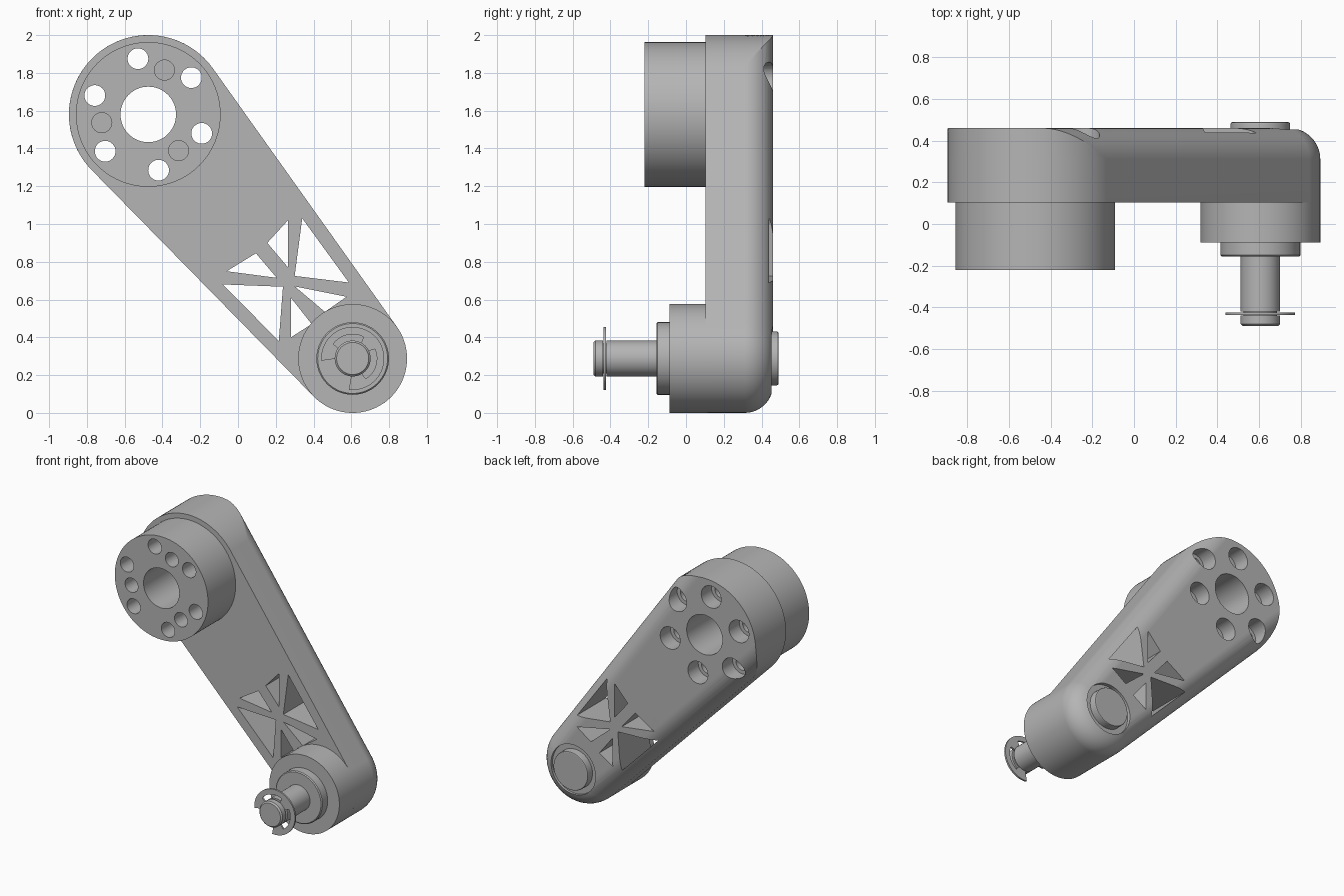
import bpy, bmesh
from math import sin, cos, acos, atan2, hypot, pi, radians, degrees

if "Cube" in bpy.data.objects:
    bpy.data.objects.remove(bpy.data.objects["Cube"])

metal = bpy.data.materials.new("plain grey metal")
metal.use_nodes = True
GREY = (0.46, 0.46, 0.46, 1)
metal.diffuse_color = GREY
metal.node_tree.nodes["Principled BSDF"].inputs["Base Color"].default_value = GREY

# Pivot centres (x, z), radii and depths of the arm
TOP, LOW = (-0.475, 1.58), (0.607, 0.288)
R_TOP, R_LOW = 0.42, 0.288
ARM_FRONT, ARM_BACK, FILLET = 0.104, 0.461, 0.15


def arc(centre, radius, start, end, steps):
    """Points on an arc in the x-z plane, angles in degrees."""
    angles = [radians(start + (end - start) * i / steps) for i in range(steps + 1)]
    return [(centre[0] + radius * cos(a), centre[1] + radius * sin(a)) for a in angles]


def loft(name, rings):
    """Capped solid through a list of (y, outline) rings."""
    bm = bmesh.new()
    loops = [[bm.verts.new((x, y, z)) for x, z in outline] for y, outline in rings]
    for a, b in zip(loops, loops[1:]):
        for i in range(len(a)):
            j = (i + 1) % len(a)
            bm.faces.new((a[i], a[j], b[j], b[i]))
    bm.faces.new(loops[0])
    bm.faces.new(loops[-1])
    bmesh.ops.recalc_face_normals(bm, faces=bm.faces)
    mesh = bpy.data.meshes.new(name)
    bm.to_mesh(mesh)
    bm.free()
    mesh.materials.append(metal)
    obj = bpy.data.objects.new(name, mesh)
    bpy.context.collection.objects.link(obj)
    return obj


def turned(name, centre, profile, sides=64):
    """Solid of revolution about a y-parallel axis, profile of (radius, y)."""
    return loft(name, [(y, arc(centre, r, 0, 360, sides)[:-1]) for r, y in profile])


def activate(obj):
    bpy.ops.object.select_all(action="DESELECT")
    obj.select_set(True)
    bpy.context.view_layer.objects.active = obj


def cut(obj, cutters):
    activate(obj)
    for cutter in cutters:
        mod = obj.modifiers.new("cut", "BOOLEAN")
        mod.operation, mod.solver, mod.object = "DIFFERENCE", "EXACT", cutter
        bpy.ops.object.modifier_apply(modifier=mod.name)


def around(centre, radius, start, count):
    return arc(centre, radius, start, start + 360, count)[:-1]


# Arm: hull of two circles, back edge rounded except around the large end
dx, dz = LOW[0] - TOP[0], LOW[1] - TOP[1]
axis = degrees(atan2(dz, dx))
tilt = degrees(acos((R_TOP - R_LOW) / hypot(dx, dz)))
right_side, left_side = axis + tilt, axis - tilt + 360


def arm_outline(inset):
    run_out = degrees(acos(1 - inset / R_TOP))
    return (arc(TOP, R_TOP, right_side + run_out, left_side - run_out, 48)
            + arc(LOW, R_LOW - inset, left_side, right_side + 360, 48))


layers = [(ARM_FRONT, arm_outline(0))]
for i in range(11):
    t = i / 10 * pi / 2
    layers.append((ARM_BACK - FILLET * (1 - sin(t)), arm_outline(FILLET * (1 - cos(t)))))
arm = loft("arm", layers)

# Motor housing on the large end
motor = turned("motor_housing", TOP, [(0.383, -0.221), (0.383, ARM_FRONT)], 96)

# Cutters: centre bore, bolt holes, counterbores, blind holes
bolts = around(TOP, 0.3, 40.5, 6)
through = [turned("bore_cutter", TOP, [(0.147, -0.4), (0.147, 0.7)])]
through += [turned("bolt_cutter", c, [(0.055, -0.4), (0.055, 0.7)], 32) for c in bolts]
counterbores = [turned("counterbore_cutter", c, [(0.082, 0.34), (0.082, 0.7)], 32) for c in bolts]
blind = [turned("blind_cutter", c, [(0.053, -0.4), (0.053, -0.05)], 32)
         for c in around(TOP, 0.25, 70, 3)]
recess = [turned("recess_cutter", LOW, [(0.185, 0.435), (0.185, 0.7)])]

# Truss windows between six struts
windows = [
    [(0.265, 1.02), (0.155, 0.90), (0.265, 0.77)],
    [(0.34, 1.03), (0.587, 0.69), (0.30, 0.725)],
    [(0.095, 0.845), (-0.06, 0.75), (0.205, 0.715)],
    [(-0.08, 0.68), (0.238, 0.668), (0.216, 0.38)],
    [(0.30, 0.67), (0.575, 0.615), (0.46, 0.535)],
    [(0.28, 0.61), (0.28, 0.40), (0.39, 0.47)],
]
truss = [loft("truss_cutter", [(-0.02, w), (0.7, w)]) for w in windows]

cut(arm, through + counterbores + recess + truss)
cut(motor, through + blind)
for cutter in through + counterbores + blind + recess + truss:
    bpy.data.objects.remove(cutter)

# Small end: boss, stepped collar, shaft with groove, back cap
boss = turned("boss", LOW, [(R_LOW, -0.088), (R_LOW, ARM_FRONT + 0.01)], 96)
collar = turned("collar", LOW, [(0.185, -0.157), (0.192, -0.15), (0.192, -0.08)])
shaft = turned("shaft", LOW, [(0.085, -0.49), (0.095, -0.48), (0.095, -0.44), (0.08, -0.44),
                              (0.08, -0.421), (0.095, -0.421), (0.095, -0.15)])
cap = turned("back_cap", LOW, [(0.143, 0.42), (0.143, 0.48), (0.14, 0.487), (0.133, 0.49)])

# Retaining clip: open ring with three inward prongs gripping the shaft
inner = []
for prong in (283, 403, 523):
    inner += arc(LOW, 0.082, prong - 17, prong + 17, 8)
    if prong < 523:
        inner += arc(LOW, 0.128, prong + 20, prong + 100, 16)
clip_outline = arc(LOW, 0.167, 263, 544, 64) + inner[::-1]
clip = loft("retaining_clip", [(-0.437, clip_outline), (-0.424, clip_outline)])

# Shading
for obj in (arm, motor, boss, collar, shaft, cap, clip):
    activate(obj)
    bpy.ops.object.shade_smooth_by_angle(angle=radians(30))
    obj.modifiers.new("even_shading", "WEIGHTED_NORMAL").keep_sharp = True
